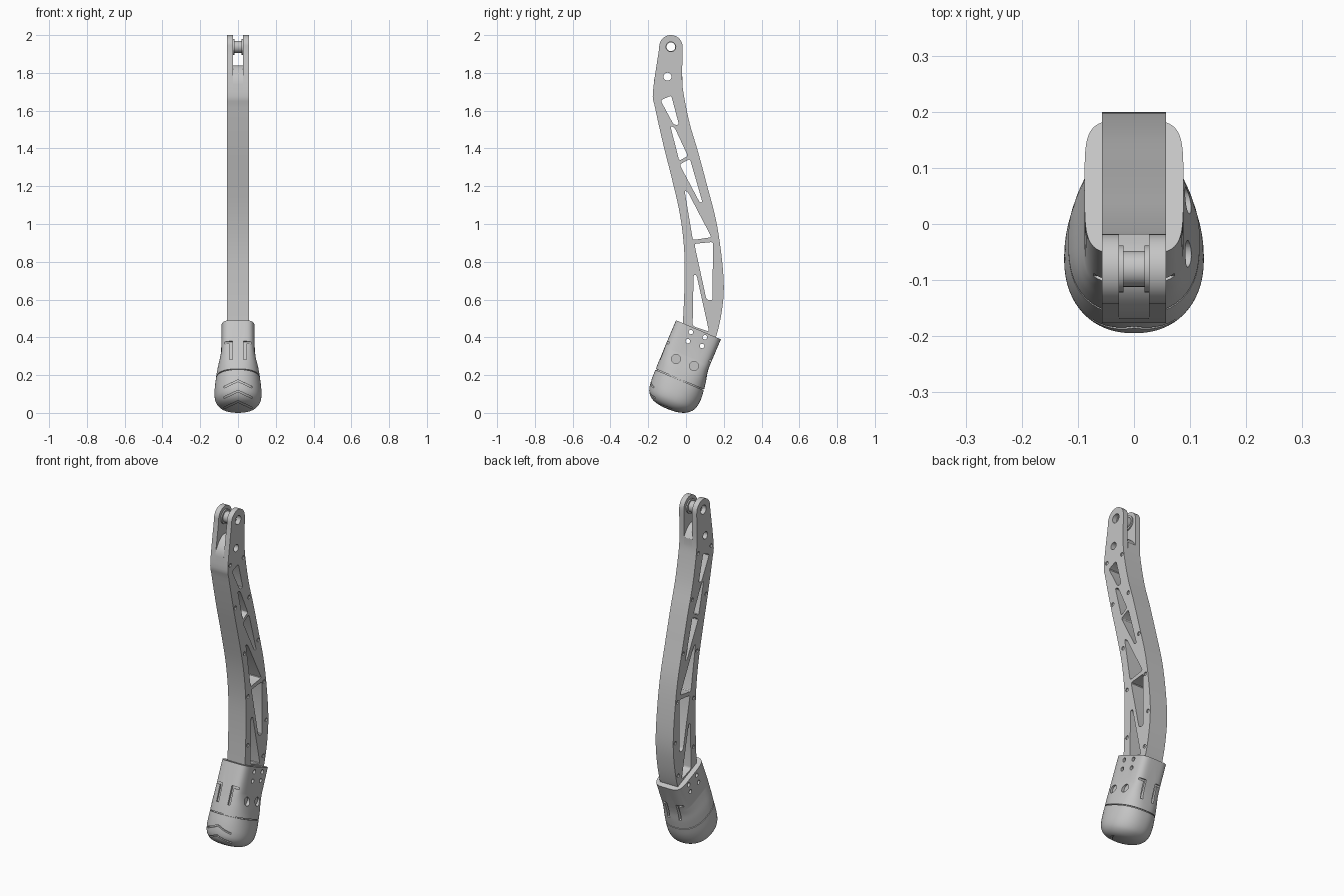
import bpy, bmesh, math
from mathutils import Vector, Matrix

if "Cube" in bpy.data.objects:
    bpy.data.objects.remove(bpy.data.objects["Cube"])

GRAY = (0.56, 0.56, 0.56, 1)
gray = bpy.data.materials.new("satin_gray")
gray.use_nodes = True
gray.diffuse_color = GRAY
gray.node_tree.nodes["Principled BSDF"].inputs["Base Color"].default_value = GRAY

TILT = math.radians(23)
PIVOT = (-0.08, 1.938)


def foot_space(x, u, w):
    """Tilted foot frame: u runs front to back, w along the foot axis."""
    c, s = math.cos(TILT), math.sin(TILT)
    return Vector((x, 0.066 + u * c + w * s, 0.44 - u * s + w * c))


def along_x(p, t):
    return Vector((t, p[0], p[1]))


def along_y(p, t):
    return Vector((p[0], t, p[1]))


def along_u(p, t):
    return foot_space(p[0], t, p[1])


def spline(pts, n=5):
    """Smooth curve through points of any dimension."""
    out = []
    for i in range(len(pts) - 1):
        a, b, c, d = (pts[max(0, min(len(pts) - 1, i + k))] for k in (-1, 0, 1, 2))
        for j in range(n):
            t = j / n
            out.append(tuple(0.5 * (2 * q + (r - p) * t + (2 * p - 5 * q + 4 * r - s) * t * t
                                    + (3 * q - p - 3 * r + s) * t ** 3)
                             for p, q, r, s in zip(a, b, c, d)))
    return out + [tuple(pts[-1])]


def circle(y, z, r, n=24):
    return [(y + r * math.cos(k * math.tau / n), z + r * math.sin(k * math.tau / n)) for k in range(n)]


def rounded(pts, radius=0.012):
    """Polygon with its corners rounded off."""
    out = []
    for i, p in enumerate(pts):
        p = Vector(p)
        sides = [Vector(q) - p for q in (pts[i - 1], pts[(i + 1) % len(pts)])]
        a, b = (p + d.normalized() * min(radius, d.length * 0.4) for d in sides)
        for t in (0, 0.33, 0.67, 1):
            out.append(tuple(a * (1 - t) ** 2 + p * 2 * t * (1 - t) + b * t * t))
    return out


def bridge(bm, rings, wrap=False):
    n = len(rings[0])
    for i in range(len(rings) - (0 if wrap else 1)):
        a, b = rings[i], rings[(i + 1) % len(rings)]
        for k in range(n):
            bm.faces.new((a[k], a[(k + 1) % n], b[(k + 1) % n], b[k]))
    if not wrap:
        bm.faces.new(rings[0])
        bm.faces.new(rings[-1])


def prism(bm, pts, t0, t1, place=along_x):
    bridge(bm, [[bm.verts.new(place(p, t)) for p in pts] for t in (t0, t1)])


def loft(bm, rows, scale=1.0, n=64):
    """Rows are (w, front u, back u, half width, squareness)."""
    rings = []
    for w, u0, u1, hx, e in rows:
        ring = []
        for k in range(n):
            a = k * math.tau / n
            c, s = math.cos(a), math.sin(a)
            x = hx * math.copysign(abs(c) ** (2 / e), c)
            u = (u0 + u1) / 2 + (u1 - u0) / 2 * math.copysign(abs(s) ** (2 / e), s)
            ring.append(bm.verts.new(foot_space(x * scale, 0.015 + (u - 0.015) * scale,
                                                -0.34 + (w + 0.34) * scale)))
        rings.append(ring)
    bridge(bm, rings)


def link(name, mesh):
    ob = bpy.data.objects.new(name, mesh)
    bpy.context.collection.objects.link(ob)
    return ob


def make(name, bm, cutter=False):
    bmesh.ops.recalc_face_normals(bm, faces=bm.faces)
    mesh = bpy.data.meshes.new(name)
    bm.to_mesh(mesh)
    bm.free()
    mesh.materials.append(gray)
    ob = link(name, mesh)
    ob.hide_render = cutter
    return ob


def cut(ob, cutter):
    m = ob.modifiers.new("cut", 'BOOLEAN')
    m.operation, m.solver, m.object = 'DIFFERENCE', 'EXACT', cutter


def baked(ob):
    bpy.context.view_layer.update()
    return bpy.data.meshes.new_from_object(ob.evaluated_get(bpy.context.evaluated_depsgraph_get()))


def shade(ob):
    bpy.ops.object.select_all(action='DESELECT')
    ob.select_set(True)
    bpy.context.view_layer.objects.active = ob
    bpy.ops.object.shade_smooth_by_angle(angle=math.radians(28))


def finish(ob):
    """Bake the modifiers, then shade smooth with sharp edges kept."""
    mesh = baked(ob)
    ob.modifiers.clear()
    ob.data = mesh
    shade(ob)


def plate(name, x0, x1, loops):
    """Flat plate facing sideways; loops after the first are holes."""
    curve = bpy.data.curves.new(name, 'CURVE')
    curve.dimensions, curve.fill_mode, curve.extrude = '2D', 'BOTH', abs(x1 - x0) / 2
    for pts in loops:
        sp = curve.splines.new('POLY')
        sp.points.add(len(pts) - 1)
        for point, (y, z) in zip(sp.points, pts):
            point.co = (y, z, 0, 1)
        sp.use_cyclic_u = True
    source = link(name + "_source", curve)
    mesh = baked(source)
    bpy.data.objects.remove(source)
    mesh.transform(Matrix(((0, 0, 1, (x0 + x1) / 2), (1, 0, 0, 0), (0, 1, 0, 0), (0, 0, 0, 1))))
    mesh.materials.clear()
    mesh.materials.append(gray)
    shade(link(name, mesh))


# Curved leg blade outline
front = spline([(-0.142, 1.93), (-0.175, 1.7), (-0.164, 1.617), (-0.12, 1.42), (-0.074, 1.237),
                (-0.032, 1.05), (-0.01, 0.867), (-0.008, 0.68), (-0.016, 0.486), (-0.025, 0.36)])
back = spline([(0.125, 0.33), (0.16, 0.407), (0.187, 0.523), (0.2, 0.655), (0.19, 0.814), (0.16, 1.015),
               (0.11, 1.21), (0.063, 1.385), (0.02, 1.53), (-0.01, 1.675), (-0.02, 1.765), (-0.018, 1.93)])
outline = front + back + circle(*PIVOT, 0.062, 48)[1:24]

# The core stops at a domed floor between the fork prongs
dome = [(-0.018 - 0.015 * k, 1.84 - 12 * (0.072 - 0.015 * k) ** 2) for k in range(11)]
core_outline = [p for p in front if p[1] < 1.76] + [p for p in back if p[1] < 1.76] + dome

# Truss windows, pin hole, bolt holes and screw recesses
windows = [[(-0.135, 1.655), (-0.078, 1.68), (-0.037, 1.525), (-0.065, 1.525)],
           [(-0.083, 1.52), (-0.06, 1.51), (0.01, 1.36), (-0.036, 1.335)],
           [(-0.034, 1.315), (0.021, 1.345), (0.087, 1.115), (0.072, 1.115)],
           [(-0.008, 1.18), (0.012, 1.165), (0.135, 0.93), (0.036, 0.915)],
           [(0.044, 0.895), (0.143, 0.905), (0.14, 0.595), (0.108, 0.6)],
           [(0.04, 0.73), (0.056, 0.73), (0.122, 0.43), (0.035, 0.46)]]
bolts = [circle(y, z, 0.012, 16) for y, z in [(0.026, 0.428), (0.1, 0.4), (0.01, 0.38), (0.085, 0.354)]]
through = [rounded(w) for w in windows] + [circle(-0.098, 1.78, 0.021)] + bolts
bore = [circle(*PIVOT, 0.026)]
screws = [circle(y, z, 0.011, 12) for y, z in
          [(-0.153, 1.70), (-0.032, 1.70), (0.021, 1.447), (-0.106, 1.432), (0.106, 1.163), (-0.021, 1.131),
           (0.159, 0.898), (0.011, 0.867), (0.18, 0.666), (0.011, 0.581), (0.153, 0.465)]]

# Blade core with a prong plate and an outer skin on each side
plate("blade_core", -0.0265, 0.0265, [core_outline] + through)
for side, s in (("left", 1), ("right", -1)):
    plate(side + "_prong", s * 0.0265, s * 0.05, [outline] + through + bore)
    plate(side + "_skin", s * 0.05, s * 0.057, [outline] + through + bore + screws)

# Grooved pivot bushing between the fork prongs
bm = bmesh.new()
profile = [(-0.03, 0.023), (-0.03, 0.042), (-0.019, 0.042), (-0.019, 0.032),
           (0.019, 0.032), (0.019, 0.042), (0.03, 0.042), (0.03, 0.023)]
bridge(bm, [[bm.verts.new(along_x(p, x)) for p in circle(*PIVOT, r, 32)] for x, r in profile], wrap=True)
shade(make("pivot_bushing", bm))

# Ankle socket, flaring down to the seam
bm = bmesh.new()
flare = spline([(-0.15, -0.129, 0.129, 0.089, 4.6), (-0.19, -0.128, 0.133, 0.098, 3.6),
                (-0.235, -0.128, 0.143, 0.109, 2.9), (-0.279, -0.127, 0.151, 0.117, 2.5)], 4)
loft(bm, [(0, -0.129, 0.129, 0.088, 4.6)] + flare
     + [(-0.279, -0.12, 0.143, 0.109, 2.5), (-0.3, -0.12, 0.143, 0.109, 2.5)])
socket = make("ankle_socket", bm)

# Tongue slots front and back, two round recesses on the left side, bolt holes
bm = bmesh.new()
for s in (-1, 1):
    ell = [(s * x, w) for x, w in [(0.03, -0.225), (0.044, -0.225), (0.044, -0.132),
                                   (0.1, -0.132), (0.1, -0.12), (0.03, -0.12)]]
    for u0, u1 in ((-0.2, -0.116), (0.116, 0.2)):
        prism(bm, ell, u0, u1, along_u)
for y, z in [(-0.053, 0.285), (0.042, 0.248)]:
    prism(bm, circle(y, z, 0.024), 0.082, 0.2)
for b in bolts:
    prism(bm, b, -0.2, 0.2)
socket_cutter = make("socket_cutter", bm, True)
cut(socket, socket_cutter)
finish(socket)

# Rounded foot cap
cap_rows = spline([(-0.284, -0.127, 0.151, 0.117, 2.5), (-0.33, -0.126, 0.156, 0.123, 2.3),
                   (-0.375, -0.121, 0.152, 0.124, 2.2), (-0.408, -0.109, 0.137, 0.115, 2.2),
                   (-0.433, -0.083, 0.105, 0.092, 2.2), (-0.446, -0.045, 0.062, 0.055, 2.1),
                   (-0.45, 0.0, 0.02, 0.012, 2)], 4)
bm = bmesh.new()
loft(bm, cap_rows)
cap = make("foot_cap", bm)

# Shallow chevron treads on the toe
bm = bmesh.new()
loft(bm, cap_rows, 0.94)
tread_core = make("tread_core", bm, True)
bm = bmesh.new()
for z, y1 in [(0.175, -0.1), (0.12, -0.06), (0.065, -0.02)]:
    chevron = [(-0.075, z - 0.035), (0, z), (0.075, z - 0.035),
               (0.075, z - 0.044), (0, z - 0.009), (-0.075, z - 0.044)]
    prism(bm, chevron, -0.3, y1, along_y)
treads = make("tread_cutter", bm, True)
cut(treads, tread_core)
cut(cap, treads)
finish(cap)

for helper in (socket_cutter, tread_core, treads):
    bpy.data.objects.remove(helper)
